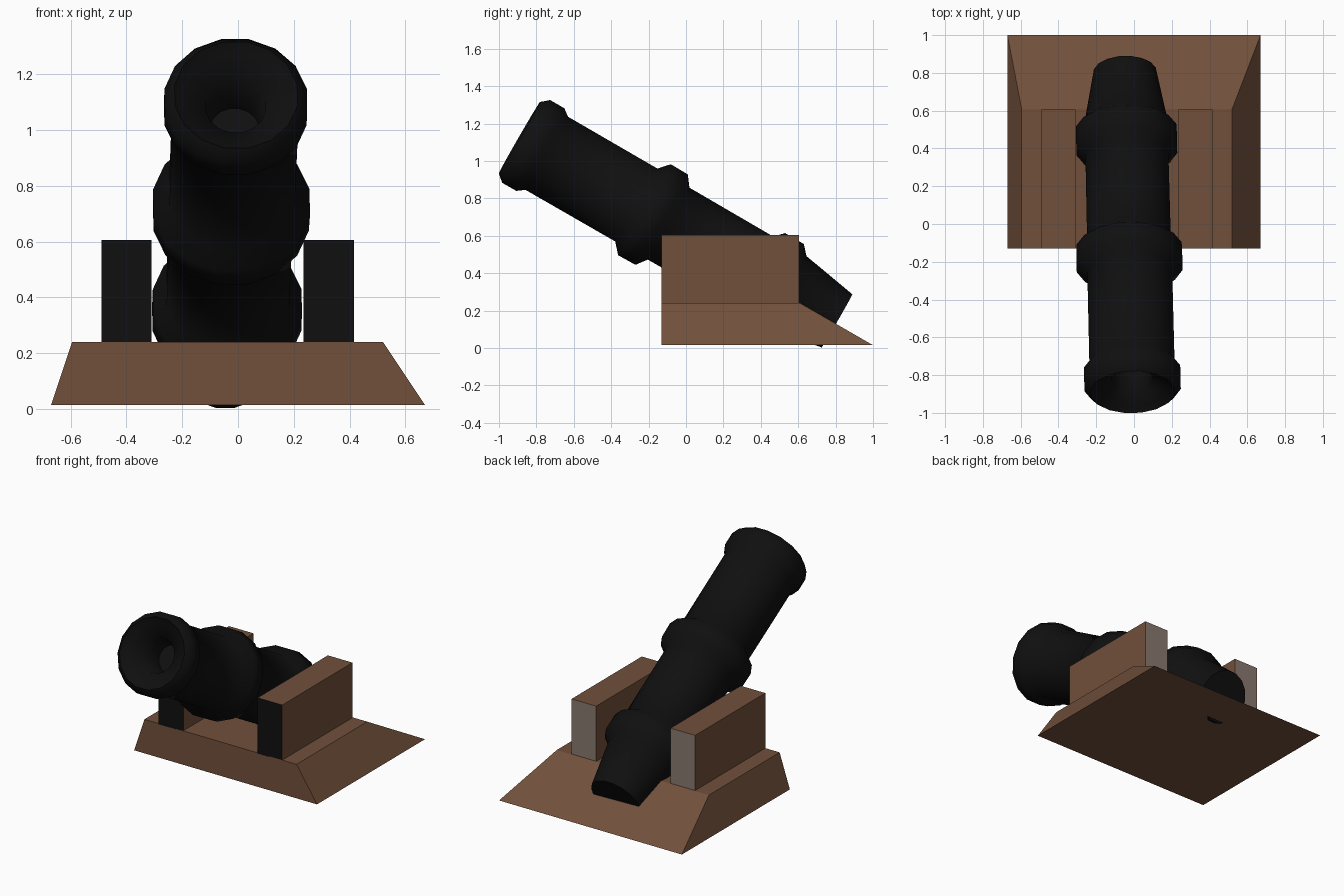
import bpy, bmesh, math
from mathutils import Vector

if "Cube" in bpy.data.objects:
    bpy.data.objects.remove(bpy.data.objects["Cube"])


def material(name, rgb):
    m = bpy.data.materials.new(name)
    m.diffuse_color = (*rgb, 1)
    m.use_nodes = True
    m.node_tree.nodes["Principled BSDF"].inputs["Base Color"].default_value = m.diffuse_color
    return m


IRON = material("black iron", (0.005, 0.005, 0.005))
WOOD = material("brown wood", (0.165, 0.080, 0.044))
WORN = material("worn end grain", (0.25, 0.19, 0.16))


def make_object(name, bm, mats):
    bmesh.ops.recalc_face_normals(bm, faces=bm.faces)
    me = bpy.data.meshes.new(name)
    bm.to_mesh(me)
    bm.free()
    for m in mats:
        me.materials.append(m)
    ob = bpy.data.objects.new(name, me)
    bpy.context.collection.objects.link(ob)
    return ob


def frustum(name, bottom, top, mats):
    """Block between two rectangles (x0, x1, y0, y1, z)."""
    bm = bmesh.new()
    rings = []
    for x0, x1, y0, y1, z in (bottom, top):
        rings.append([bm.verts.new(p) for p in
                      ((x0, y0, z), (x1, y0, z), (x1, y1, z), (x0, y1, z))])
    lo, hi = rings
    bm.faces.new(lo)
    bm.faces.new(hi)
    for i in range(4):
        j = (i + 1) % 4
        bm.faces.new((lo[i], lo[j], hi[j], hi[i]))
    return make_object(name, bm, mats)


# Sloped wooden base with a vertical front
frustum("base", (-0.67, 0.67, -0.13, 1.0, 0.015),
        (-0.595, 0.52, -0.13, 0.61, 0.24), [WOOD])

# Side cheeks: iron front faces, worn rear faces
for name, x0, x1 in (("left_cheek", -0.49, -0.31), ("right_cheek", 0.235, 0.415)):
    ob = frustum(name, (x0, x1, -0.13, 0.605, 0.235),
                 (x0, x1, -0.13, 0.605, 0.605), [WOOD, IRON, WORN])
    for p in ob.data.polygons:
        if p.normal.y < -0.5:
            p.material_index = 1
        elif p.normal.y > 0.5:
            p.material_index = 2

# Barrel: profile of (distance from muzzle, radius), bore first, turned round a tilted axis
PROFILE = [(0.25, 0.09), (0.08, 0.11), (0.03, 0.195), (0.0, 0.224), (0.041, 0.26),
           (0.128, 0.26), (0.168, 0.23), (0.722, 0.229), (0.772, 0.286),
           (0.877, 0.284), (0.92, 0.226), (1.44, 0.224), (1.485, 0.272),
           (1.60, 0.272), (1.645, 0.222), (1.96, 0.167)]
SIDES = 16
muzzle = Vector((-0.007, -0.89, 1.125))
axis = Vector((-0.021, math.cos(math.radians(30)), -0.5)).normalized()
side = axis.cross(Vector((0, 0, 1))).normalized()
up = side.cross(axis)

bm = bmesh.new()
rings = []
for t, r in PROFILE:
    ring = []
    for i in range(SIDES):
        a = 2 * math.pi * (i + 0.5) / SIDES
        ring.append(bm.verts.new(muzzle + axis * t
                                 + (side * math.cos(a) + up * math.sin(a)) * r))
    rings.append(ring)
for r0, r1 in zip(rings, rings[1:]):
    for i in range(SIDES):
        j = (i + 1) % SIDES
        bm.faces.new((r0[i], r0[j], r1[j], r1[i]))
bm.faces.new(rings[0])
bm.faces.new(rings[-1])
barrel = make_object("barrel", bm, [IRON])

bpy.context.view_layer.objects.active = barrel
barrel.select_set(True)
bpy.ops.object.shade_smooth_by_angle(angle=math.radians(60))
